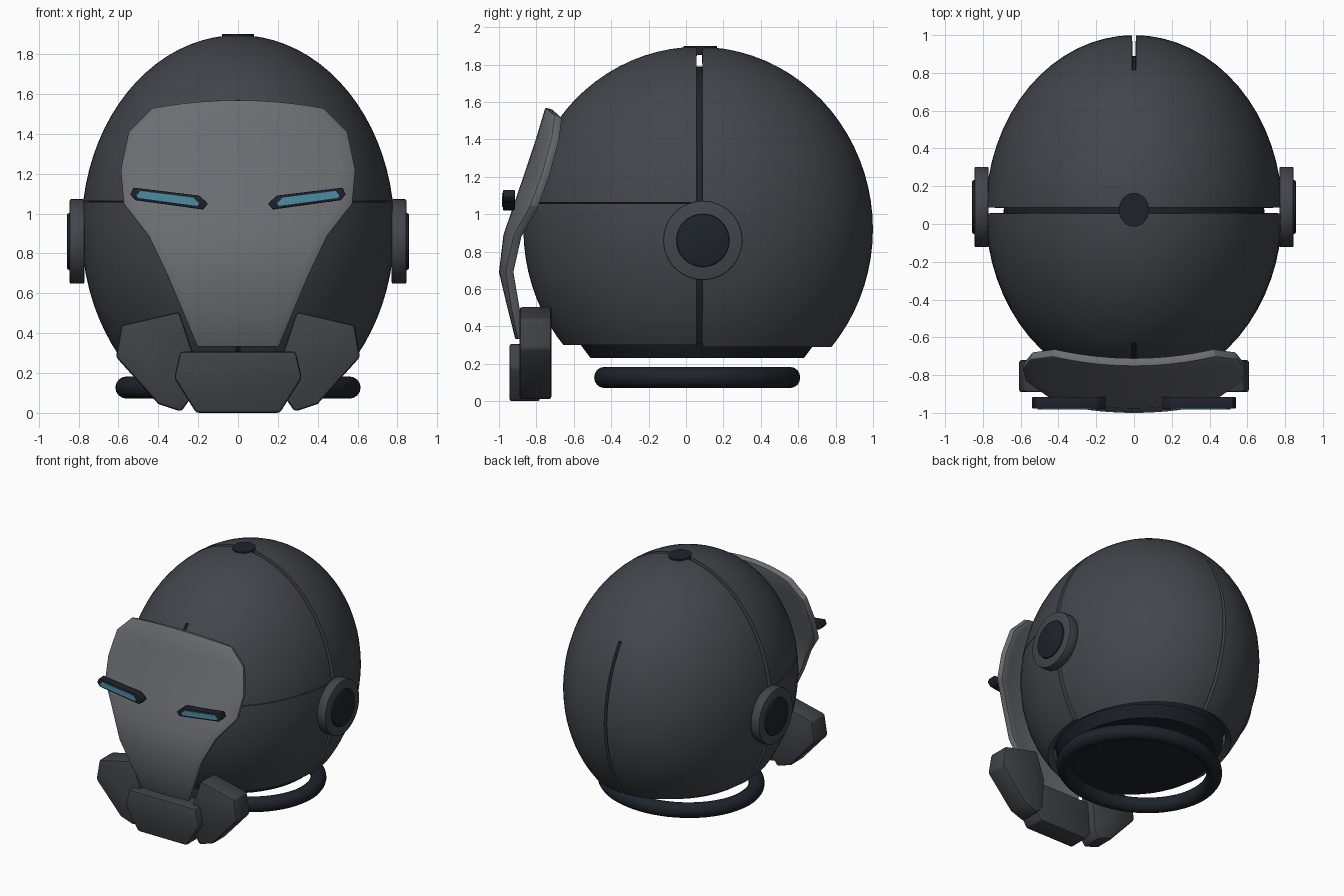
import bpy, bmesh, math
from mathutils import Vector, Matrix

if "Cube" in bpy.data.objects:
    bpy.data.objects.remove(bpy.data.objects["Cube"])


def material(name, rgb):
    m = bpy.data.materials.new(name)
    m.diffuse_color = (*rgb, 1)
    m.use_nodes = True
    m.node_tree.nodes["Principled BSDF"].inputs["Base Color"].default_value = m.diffuse_color
    return m


SHELL = material("shell_grey", (0.055, 0.06, 0.07))
PLATE = material("plate_grey", (0.15, 0.155, 0.17))
JAW = material("jaw_grey", (0.05, 0.053, 0.06))
DARK = material("dark_rubber", (0.013, 0.017, 0.024))
BLUE = material("lens_blue", (0.07, 0.27, 0.38))


def finish(bm, name, mat, thickness=0, bevel=0, angle=35):
    """Turn a bmesh into an object, apply thickness and bevel, shade it."""
    me = bpy.data.meshes.new(name)
    bm.to_mesh(me)
    bm.free()
    ob = bpy.data.objects.new(name, me)
    bpy.context.collection.objects.link(ob)
    me.materials.append(mat)
    bpy.ops.object.select_all(action='DESELECT')
    ob.select_set(True)
    bpy.context.view_layer.objects.active = ob
    if thickness:
        mod = ob.modifiers.new("thickness", 'SOLIDIFY')
        mod.thickness = thickness
        mod.offset = -1
        bpy.ops.object.modifier_apply(modifier=mod.name)
    if bevel:
        mod = ob.modifiers.new("bevel", 'BEVEL')
        mod.width = bevel
        mod.segments = 2
        mod.limit_method = 'ANGLE'
        bpy.ops.object.modifier_apply(modifier=mod.name)
    bpy.ops.object.shade_smooth_by_angle(angle=math.radians(angle))
    return ob


def ellipsoid(center, radii, cuts):
    """Ellipsoid surface; each cut is (point, normal), the normal side is removed."""
    bm = bmesh.new()
    bmesh.ops.create_uvsphere(bm, u_segments=64, v_segments=40, radius=1)
    bm.transform(Matrix.Translation(center) @ Matrix.Diagonal((*radii, 1)))
    for co, no in cuts:
        bmesh.ops.bisect_plane(bm, geom=bm.verts[:] + bm.edges[:] + bm.faces[:],
                               plane_co=co, plane_no=no, clear_outer=True)
    return bm


def prism(points, y0, y1):
    """Extrude an (x, z) outline from y0 to y1."""
    bm = bmesh.new()
    a = [bm.verts.new((x, y0, z)) for x, z in points]
    b = [bm.verts.new((x, y1, z)) for x, z in points]
    bm.faces.new(a)
    bm.faces.new(b[::-1])
    for i in range(len(a)):
        j = (i + 1) % len(a)
        bm.faces.new((a[j], a[i], b[i], b[j]))
    bmesh.ops.recalc_face_normals(bm, faces=bm.faces[:])
    return bm


def disc(r1, r2, depth, matrix, segs=48):
    bm = bmesh.new()
    bmesh.ops.create_cone(bm, cap_ends=True, segments=segs, radius1=r1, radius2=r2, depth=depth)
    bm.transform(matrix)
    bmesh.ops.recalc_face_normals(bm, faces=bm.faces[:])
    return bm


# Helmet shell panels, split by seams
C, R = Vector((0, 0.065, 0.92)), (0.785, 0.935, 0.975)
SEAM_Y, GAP = 0.072, 0.016


def above(z):
    return ((0, 0, z), (0, 0, -1))


def below(z):
    return ((0, 0, z), (0, 0, 1))


front = ((0, SEAM_Y - GAP, 0), (0, 1, 0))
back = ((0, SEAM_Y + GAP, 0), (0, -1, 0))

finish(ellipsoid(C, R, [front, above(1.57)]), "crown_front", SHELL, 0.05)
finish(ellipsoid(C, R, [back, above(1.50)]), "crown_back", SHELL, 0.05)
for s, side in ((-1, "left"), (1, "right")):
    half = ((s * 0.011, 0, 0), (-s, 0, 0))
    for part, cuts in (("rear", [back, below(1.50), above(0.29)]),
                       ("temple", [front, below(1.57), above(1.062)]),
                       ("cheek", [front, below(1.058), above(0.30)])):
        finish(ellipsoid(C, R, cuts + [half]), f"{part}_panel_{side}", SHELL, 0.05)

# Dark inner liner seen through the seams
bm = ellipsoid(C, (0.69, 0.825, 0.87), [above(0.29)])
bmesh.ops.holes_fill(bm, edges=[e for e in bm.edges if e.is_boundary])
finish(bm, "inner_liner", DARK)

# Crown button
finish(disc(0.08, 0.08, 0.05, Matrix.Translation((0, 0.075, 1.875)) @ Matrix.Diagonal((1, 1.12, 1, 1)), 32),
       "crown_button", DARK)

# Neck collar and separate neck ring
finish(disc(0.57, 0.63, 0.08, Matrix.Translation((0, 0.06, 0.27)) @ Matrix.Diagonal((0.9, 1, 1, 1))),
       "neck_collar", DARK)
bpy.ops.mesh.primitive_torus_add(major_segments=64, minor_segments=16, major_radius=0.53,
                                 minor_radius=0.056, location=(0, 0.06, 0.127))
ring = bpy.context.object
ring.name = "neck_ring"
ring.scale = (1.05, 0.94, 1)
ring.data.materials.append(DARK)
bpy.ops.object.shade_smooth_by_angle(angle=math.radians(40))

# Ear cups with dark caps
for s, side in ((-1, "left"), (1, "right")):
    turn = Matrix.Rotation(s * math.pi / 2, 4, 'Y')
    for name, r, x0, x1, mat in (("ear_cup", 0.212, 0.77, 0.845, SHELL),
                                 ("ear_cap", 0.142, 0.80, 0.857, DARK)):
        place = Matrix.Translation((s * (x0 + x1) / 2, 0.09, 0.86)) @ turn
        finish(disc(r, r, x1 - x0, place), f"{name}_{side}", mat, bevel=0.008)

# Curved face plate: rows of (z, half width, front y)
ROWS = [(1.57, 0.43, -0.752), (1.41, 0.55, -0.80), (1.22, 0.59, -0.863), (1.05, 0.575, -0.921),
        (0.89, 0.45, -0.976), (0.69, 0.355, -1.0), (0.50, 0.275, -0.955), (0.33, 0.205, -0.912)]
N = 16
bm = bmesh.new()
grid = []
for k, (z, w, y) in enumerate(ROWS):
    row = []
    for i in range(N + 1):
        u = 2 * i / N - 1
        drop = 0.04 * u * u if k == 0 else 0
        row.append(bm.verts.new((u * w, y + 0.27 * (u * w) ** 2, z - drop)))
    grid.append(row)
for r0, r1 in zip(grid, grid[1:]):
    for i in range(N):
        bm.faces.new((r0[i], r1[i], r1[i + 1], r0[i + 1]))
finish(bm, "face_plate", PLATE, 0.045, bevel=0.006, angle=40)

# Eye frames, lenses and cheek guards, mirrored
FRAME = [(0.15, 1.05), (0.175, 1.02), (0.515, 1.067), (0.54, 1.095), (0.525, 1.13), (0.195, 1.09)]
LENS = [(0.195, 1.05), (0.205, 1.038), (0.50, 1.078), (0.51, 1.09), (0.49, 1.113), (0.225, 1.08)]
GUARD = [(0.295, 0.507), (0.585, 0.44), (0.612, 0.28), (0.40, 0.045), (0.285, 0.006), (0.24, 0.07), (0.225, 0.30)]
for s, side in ((-1, "left"), (1, "right")):
    def flip(points):
        return [(s * x, z) for x, z in points]
    finish(prism(flip(FRAME), -0.978, -0.915), f"eye_frame_{side}", DARK, bevel=0.004)
    finish(prism(flip(LENS), -0.983, -0.94), f"eye_lens_{side}", BLUE)
    finish(prism(flip(GUARD), -0.89, -0.72), f"cheek_guard_{side}", JAW, bevel=0.015)

# Chin guard
CHIN = [(0.29, 0.307), (0.32, 0.175), (0.21, 0.0), (-0.21, 0.0), (-0.32, 0.175), (-0.29, 0.307)]
finish(prism(CHIN, -0.945, -0.78), "chin_guard", JAW, bevel=0.015)
